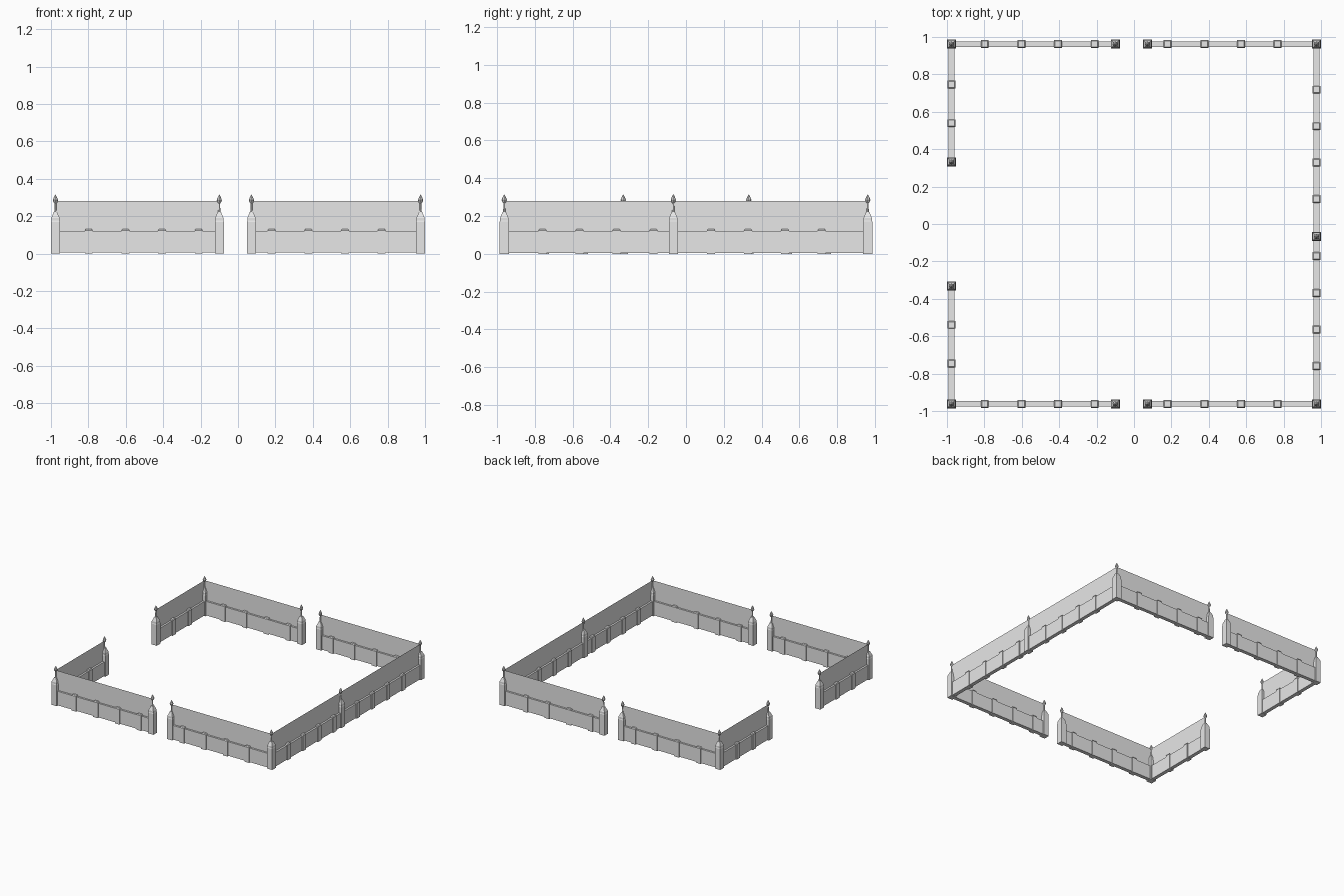
import bpy
import bmesh
import math
from mathutils import Matrix, Vector

cube = bpy.data.objects.get("Cube")
if cube:
    bpy.data.objects.remove(cube, do_unlink=True)

# One plain grey for everything
grey = bpy.data.materials.new("plain_grey")
grey.use_nodes = True
colour = (0.8, 0.8, 0.8, 1)
grey.diffuse_color = colour
grey.node_tree.nodes["Principled BSDF"].inputs["Base Color"].default_value = colour

WALL_TOP, FENCE_TOP = 0.12, 0.28
EDGE_X, EDGE_Y = 0.976, 0.962


def finish(name, bm):
    mesh = bpy.data.meshes.new(name)
    bmesh.ops.recalc_face_normals(bm, faces=bm.faces)
    bm.to_mesh(mesh)
    bm.free()
    mesh.materials.append(grey)
    obj = bpy.data.objects.new(name, mesh)
    bpy.context.collection.objects.link(obj)
    return obj


def loft(bm, centre, rings, sides, turn=0.0):
    """Stack regular polygons (half width, height) into a closed solid."""
    fit = math.cos(math.pi / sides)
    loops = []
    for half, z in rings:
        loop = []
        for i in range(sides):
            a = turn + math.tau * i / sides
            r = half / fit
            loop.append(bm.verts.new((centre[0] + r * math.cos(a),
                                      centre[1] + r * math.sin(a), z)))
        loops.append(loop)
    for low, high in zip(loops, loops[1:]):
        for i in range(sides):
            j = (i + 1) % sides
            bm.faces.new((low[i], low[j], high[j], high[i]))
    bm.faces.new(loops[0][::-1])
    bm.faces.new(loops[-1])


def post(name, x, y):
    # Square pillar with a sloping cap
    bm = bmesh.new()
    loft(bm, (x, y), [(0.024, 0), (0.024, 0.17), (0.022, 0.176), (0.022, 0.19),
                      (0.009, 0.222)], 4, math.pi / 4)
    finish(name + "_pillar", bm)
    # Spear-shaped finial on a thin stem
    bm = bmesh.new()
    loft(bm, (x, y), [(0.007, 0.215), (0.005, 0.235), (0.004, 0.268), (0.009, 0.274),
                      (0.013, 0.285), (0.008, 0.3), (0.001, 0.315)], 8)
    finish(name + "_finial", bm)


def run(name, start, end, first, step, count):
    """Low wall, pilasters and fence sheet between two posts."""
    a, b = Vector((*start, 0)), Vector((*end, 0))
    length = (b - a).length
    d = (b - a).normalized()
    side = Vector((-d.y, d.x, 0))
    up = Vector((0, 0, 1))

    # Low wall
    bm = bmesh.new()
    bmesh.ops.create_cube(bm, size=1)
    centre = (a + b) / 2 + up * (WALL_TOP + 0.005) / 2
    frame = Matrix((d, side, up)).transposed().to_4x4()
    size = Matrix.Diagonal((length, 0.03, WALL_TOP - 0.005, 1))
    bm.transform(Matrix.Translation(centre) @ frame @ size)
    finish(name + "_wall", bm)

    # Pilasters with chamfered tops
    bm = bmesh.new()
    for i in range(count):
        p = a + d * (first + step * i)
        loft(bm, p, [(0.021, 0), (0.021, 0.124), (0.016, 0.131)], 4, math.pi / 4)
    finish(name + "_pilasters", bm)

    # Thin upright fence sheet
    bm = bmesh.new()
    corners = [(a, WALL_TOP), (b, WALL_TOP), (b, FENCE_TOP), (a, FENCE_TOP)]
    bm.faces.new([bm.verts.new(p + up * z) for p, z in corners])
    finish(name + "_fence", bm)


# Front and back rows, each with a central gap
for label, y in (("front", -EDGE_Y), ("back", EDGE_Y)):
    run(label + "_right", (-0.10, y), (-EDGE_X, y), 0.11, 0.196, 4)
    run(label + "_left", (0.072, y), (EDGE_X, y), 0.108, 0.196, 4)
    for side, x in (("right_corner", -EDGE_X), ("right_gate", -0.10),
                    ("left_gate", 0.072), ("left_corner", EDGE_X)):
        post(label + "_" + side, x, y)

# Right side, open in the middle
for label, s in (("front", -1), ("back", 1)):
    run("right_side_" + label, (-EDGE_X, s * 0.332), (-EDGE_X, s * EDGE_Y), 0.207, 0.207, 2)
    post("right_side_" + label + "_gate", -EDGE_X, s * 0.332)

# Left side, closed, with a post in the middle
MIDDLE = -0.067
post("left_side_middle", EDGE_X, MIDDLE)
run("left_side_back", (EDGE_X, MIDDLE), (EDGE_X, EDGE_Y), 0.2, 0.195, 4)
run("left_side_front", (EDGE_X, MIDDLE), (EDGE_X, -EDGE_Y), 0.105, 0.196, 4)
